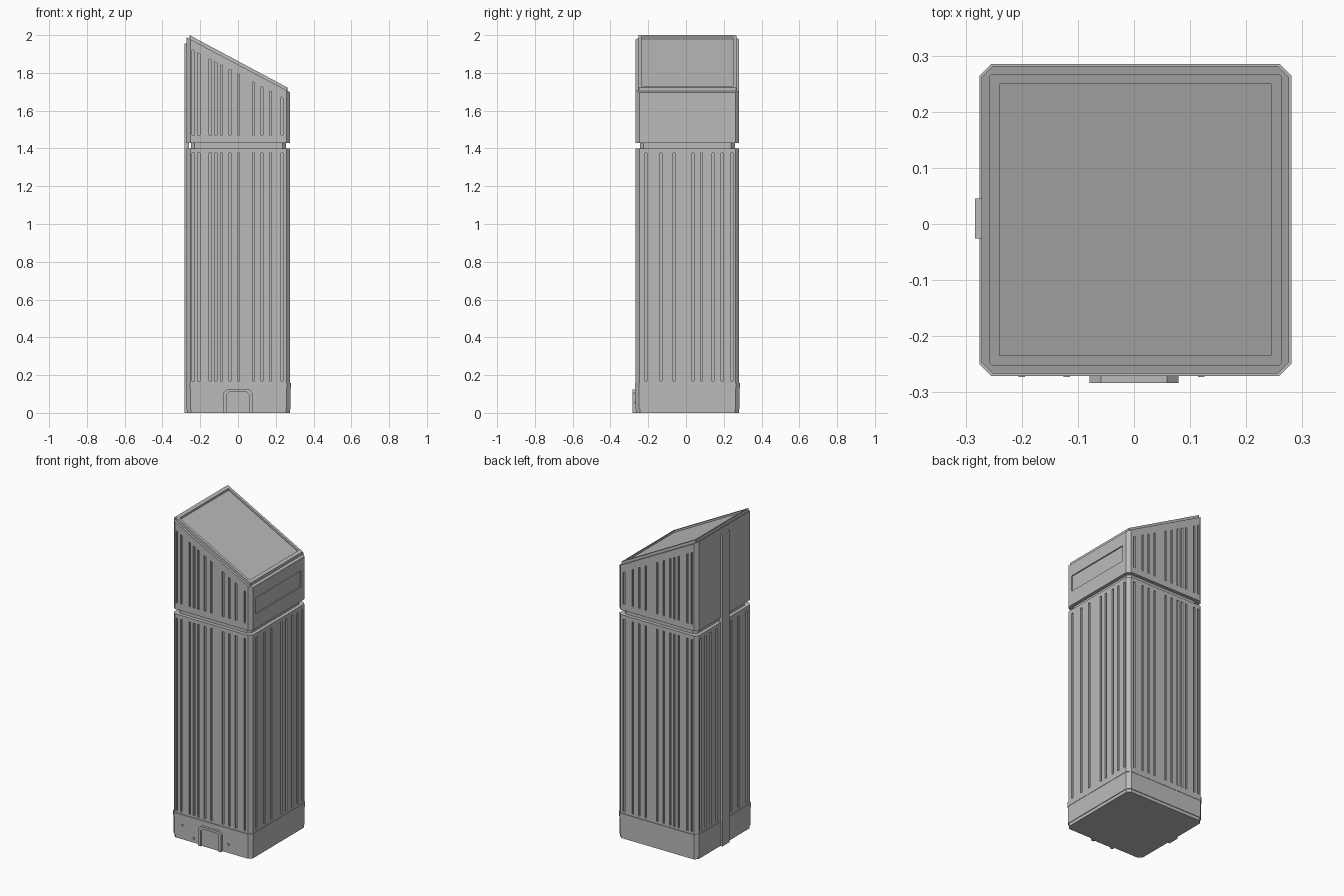
import bpy
import bmesh
from mathutils import Vector

cube = bpy.data.objects.get("Cube")
if cube:
    bpy.data.objects.remove(cube, do_unlink=True)

CX, CY = 0.0025, 0.0075
HALF = 0.274

grey = bpy.data.materials.new("concrete grey")
grey.use_nodes = True
grey.diffuse_color = (0.5, 0.5, 0.5, 1)
grey.node_tree.nodes["Principled BSDF"].inputs["Base Color"].default_value = (0.5, 0.5, 0.5, 1)


def finish(name, bm):
    bmesh.ops.recalc_face_normals(bm, faces=bm.faces)
    mesh = bpy.data.meshes.new(name)
    bm.to_mesh(mesh)
    bm.free()
    mesh.materials.append(grey)
    obj = bpy.data.objects.new(name, mesh)
    bpy.context.collection.objects.link(obj)
    return obj


def loft(bm, lower, upper):
    """Closed solid between two matching loops."""
    a = [bm.verts.new(p) for p in lower]
    b = [bm.verts.new(p) for p in upper]
    bm.faces.new(a[::-1])
    bm.faces.new(b)
    for i in range(len(a)):
        j = (i + 1) % len(a)
        bm.faces.new((a[i], a[j], b[j], b[i]))


def octagon(h, c):
    k = h - c
    pts = [(h, -k), (h, k), (k, h), (-k, h), (-h, k), (-h, -k), (-k, -h), (k, -h)]
    return [(CX + x, CY + y) for x, y in pts]


def block(name, half, chamfer, z0, top):
    """Chamfered square block; top is a height or a function of x."""
    height = top if callable(top) else (lambda x: top)
    ring = octagon(half, chamfer)
    bm = bmesh.new()
    loft(bm, [(x, y, z0) for x, y in ring], [(x, y, height(x)) for x, y in ring])
    return finish(name, bm)


def add_box(bm, lo, hi, top=None):
    """Box between two corners, with an optional sloped top."""
    top = top or (lambda x: hi[2])
    ring = [(lo[0], lo[1]), (hi[0], lo[1]), (hi[0], hi[1]), (lo[0], hi[1])]
    loft(bm, [(x, y, lo[2]) for x, y in ring], [(x, y, top(x)) for x, y in ring])


def box(name, lo, hi):
    bm = bmesh.new()
    add_box(bm, lo, hi)
    return finish(name, bm)


def carve(obj, bm):
    cutter = finish("groove_cutter", bm)
    mod = obj.modifiers.new("grooves", "BOOLEAN")
    mod.operation = "DIFFERENCE"
    mod.solver = "EXACT"
    mod.object = cutter
    bpy.context.view_layer.objects.active = obj
    bpy.ops.object.modifier_apply(modifier=mod.name)
    bpy.data.objects.remove(cutter, do_unlink=True)


def wall_slope(x):
    return 1.98 - 0.53 * (x + 0.257)


def rim_slope(x):
    return 2.0 - 0.535 * (x + 0.257)


# Main stacked blocks
footing = block("footing", 0.272, 0.02, 0, 0.025)
plinth = block("plinth", 0.276, 0.021, 0.02, 0.13)
plinth_lip = block("plinth_lip", 0.278, 0.021, 0.13, 0.157)
tower = block("tower_body", HALF, 0.02, 0.15, 1.40)
neck = block("neck", 0.252, 0.02, 1.39, 1.44)
crown = block("crown", HALF, 0.02, 1.43, wall_slope)

# Vertical grooves
DEPTH, W = 0.01, 0.006
long_faces = [-0.24, -0.21, -0.15, -0.12, -0.09, -0.045, 0, 0.08, 0.125, 0.17, 0.23]
short_faces = [-0.22, -0.14, -0.07, 0.03, 0.075, 0.135, 0.185, 0.235]


def grooves_y(bm, z0, top):
    for side in (-1, 1):
        for s in long_faces:
            x = CX + s
            y0, y1 = sorted((CY + side * (HALF - DEPTH), CY + side * (HALF + 0.02)))
            add_box(bm, (x - W, y0, z0), (x + W, y1, z0), top)


bm = bmesh.new()
grooves_y(bm, 0.17, lambda x: 1.375)
for side in (-1, 1):
    for s in short_faces:
        y = CY + s
        x0, x1 = sorted((CX + side * (HALF - DEPTH), CX + side * (HALF + 0.02)))
        add_box(bm, (x0, y - W, 0.17), (x1, y + W, 1.375))
carve(tower, bm)

# Crown grooves and the recessed sign panel on its low side
bm = bmesh.new()
grooves_y(bm, 1.47, lambda x: wall_slope(x) - 0.05)
add_box(bm, (CX + HALF - 0.007, -0.22, 1.52), (CX + HALF + 0.02, 0.23, 1.62))
carve(crown, bm)

# Sloped roof with raised rim
rim = block("roof_rim", 0.26, 0.004, 1.65, rim_slope)
bm = bmesh.new()
inner = 0.242
add_box(bm, (CX - inner, CY - inner, 0), (CX + inner, CY + inner, 3))
carve(rim, bm)
roof = block("roof_panel", 0.245, 0.002, 1.65, lambda x: rim_slope(x) - 0.012)

# Service strip up the tall side
strip = box("service_strip", (-0.283, -0.026, 0), (-0.26, 0.045, 1.955))

# Doorway: arched frame with clipped corners, and a door
def arch(h, top, c):
    return [(-h, 0), (-h, top - c), (c - h, top), (h - c, top), (h, top - c), (h, 0)]


outer, opening = arch(0.079, 0.125, 0.02), arch(0.06, 0.11, 0.012)
bm = bmesh.new()
for i in range(len(outer) - 1):
    quad = [outer[i], outer[i + 1], opening[i + 1], opening[i]]
    loft(bm, [(x, -0.283, z) for x, z in quad], [(x, -0.26, z) for x, z in quad])
bmesh.ops.remove_doubles(bm, verts=bm.verts, dist=0.0001)
# drop the walls shared by neighbouring frame pieces
inside = [f for f in bm.faces if all(len(e.link_faces) > 2 for e in f.edges if abs((e.verts[0].co - e.verts[1].co).y) < 0.001)]
bmesh.ops.delete(bm, geom=inside, context="FACES_ONLY")
frame = finish("door_frame", bm)
door = box("door", (-0.06, -0.274, 0), (0.06, -0.26, 0.11))

# Small wall fittings on the plinth
for n, (x, z) in enumerate([(-0.2, 0.09), (-0.12, 0.03), (0.12, 0.055)]):
    box(f"wall_fitting_{n + 1}", (x - 0.006, -0.273, z - 0.006), (x + 0.006, -0.26, z + 0.006))
